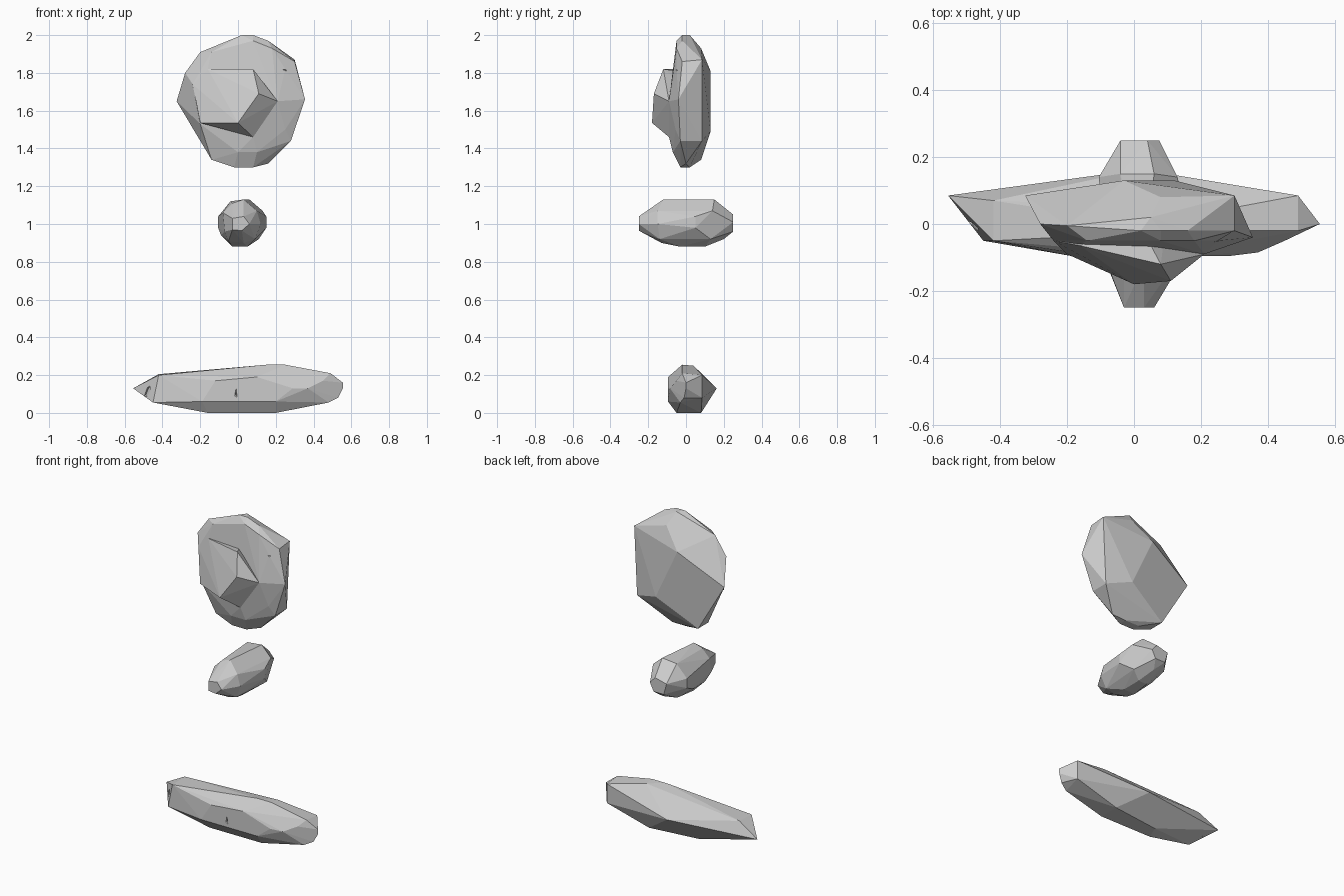
import bpy, bmesh
from math import radians


def rock(name, pts):
    """Flat-faced convex stone spanned by its corner points."""
    bm = bmesh.new()
    for p in pts:
        bm.verts.new(p)
    bmesh.ops.convex_hull(bm, input=bm.verts[:])
    loose = [v for v in bm.verts if not v.link_faces]
    bmesh.ops.delete(bm, geom=loose, context='VERTS')
    bmesh.ops.dissolve_limit(bm, angle_limit=radians(3), verts=bm.verts[:], edges=bm.edges[:])
    bmesh.ops.recalc_face_normals(bm, faces=bm.faces[:])
    me = bpy.data.meshes.new(name)
    bm.to_mesh(me)
    bm.free()
    ob = bpy.data.objects.new(name, me)
    bpy.context.collection.objects.link(ob)
    return ob


def combine(ob, other, op):
    """Merge or carve one stone with another, then drop the helper."""
    other.hide_render = True
    m = ob.modifiers.new(op, 'BOOLEAN')
    m.object, m.operation, m.solver = other, op, 'EXACT'
    bpy.context.view_layer.objects.active = ob
    bpy.ops.object.modifier_apply(modifier=m.name)
    bpy.data.objects.remove(other)


def chip(ob, pts):
    combine(ob, rock("chip_cutter", pts), 'DIFFERENCE')


# Long low stone on the ground
low = rock("long_stone", [
    (-.555, .085, .13), (-.42, .07, .205), (-.45, -.05, .055), (-.42, -.05, .20),
    (-.16, -.05, 0), (.20, -.05, 0), (.20, .08, 0), (-.12, .04, 0),
    (.02, .163, .13), (.49, .085, .08), (.49, .085, .20), (.555, 0, .16),
    (.555, 0, .13), (.48, -.03, .055), (.53, -.01, .08), (.49, -.02, .21),
    (.45, -.05, .17), (.37, -.085, .13), (.29, -.095, .13), (.20, -.095, .06),
    (-.19, -.095, .06), (-.12, -.095, .17), (.10, -.095, .19),
    (.15, -.02, .255), (.25, -.02, .255), (.25, .04, .25), (.0, .03, .235)])
chip(low, [(-.03, -.12, .075), (.005, -.12, .05), (.002, -.12, .09), (-.01, -.12, .185), (-.01, -.08, .10)])
chip(low, [(-.53, -.12, .09), (-.45, -.12, .08), (-.46, -.12, .15), (-.47, .03, .14), (-.49, .03, .09)])

# Small middle stone, elongated front to back
rock("small_stone", [
    (-.03, -.25, 1.03), (.03, -.25, 1.04), (.06, -.25, 1.0), (.02, -.25, .965), (-.03, -.25, .97),
    (-.07, -.15, .96), (-.08, -.12, 1.06), (-.03, -.12, 1.11), (.03, -.12, 1.13), (.10, -.15, 1.07),
    (.12, -.15, 1.0), (.09, -.14, .92), (.03, -.13, .90), (-.05, -.12, .91),
    (-.03, -.03, .88), (.05, -.03, .88), (.05, .10, .88), (-.01, .10, .88),
    (-.105, .14, 1.04), (-.105, .14, .98), (-.09, .05, .94), (-.04, .15, 1.12), (.06, .15, 1.13),
    (.13, .14, 1.07), (.15, .05, 1.04), (.15, .05, .98), (.11, .13, .92), (.02, .20, .92),
    (-.04, .25, 1.03), (.04, .25, 1.05), (.075, .25, 1.01), (.05, .25, .96), (-.02, .25, .96)])

# Upright top boulder: flat rounded body
top = rock("top_boulder", [
    (.02, -.02, 2), (.08, -.02, 2), (.05, .02, 2), (.16, -.02, 1.97), (.08, .08, 1.93),
    (-.20, -.005, 1.91), (-.14, -.05, 1.91), (.08, -.05, 1.97), (.18, -.05, 1.93),
    (.30, .085, 1.87), (.30, -.02, 1.86), (.25, -.05, 1.82), (.355, -.04, 1.66),
    (.28, -.03, 1.44), (.28, .085, 1.44), (.25, -.055, 1.50), (.16, 0, 1.32),
    (.08, .02, 1.30), (.08, -.03, 1.30), (-.02, -.03, 1.30), (-.02, .02, 1.30),
    (-.14, .08, 1.34), (-.14, -.02, 1.34), (.10, -.07, 1.38), (.0, -.07, 1.38),
    (-.325, .085, 1.65), (-.28, 0, 1.80), (-.24, -.05, 1.74), (-.20, -.07, 1.53),
    (.21, -.09, 1.65), (.08, -.09, 1.46), (-.03, .13, 1.81), (.12, .13, 1.49), (-.16, -.06, 1.82)])
# Raised slab on the boulder's front
slab = rock("front_slab", [
    (-.20, -.09, 1.535), (0, -.18, 1.535), (.11, -.17, 1.69), (.08, -.12, 1.82),
    (-.16, -.065, 1.82), (-.24, -.05, 1.74), (.21, -.09, 1.65), (.08, -.09, 1.46),
    (.0, .03, 1.80), (.10, .03, 1.70), (.0, .03, 1.52), (-.14, .03, 1.6)])
combine(top, slab, 'UNION')
chip(top, [(.22, -.09, 1.82), (.28, -.09, 1.82), (.27, -.08, 1.80), (.25, -.03, 1.815)])
